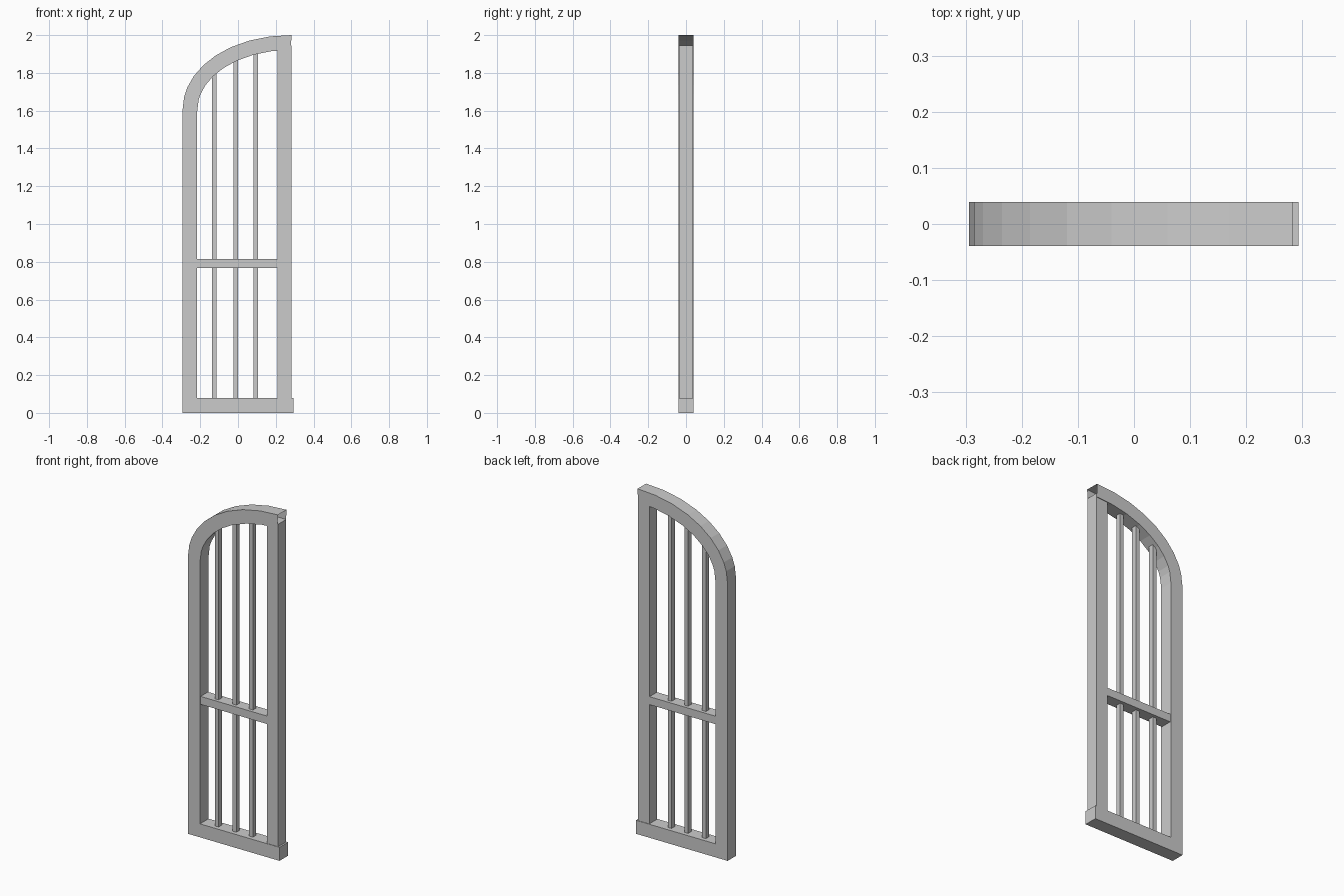
import bpy, bmesh
from mathutils import Vector

if "Cube" in bpy.data.objects:
    bpy.data.objects.remove(bpy.data.objects["Cube"])

grey = bpy.data.materials.new("light_grey")
grey.diffuse_color = (0.6, 0.6, 0.6, 1)
grey.use_nodes = True
grey.node_tree.nodes["Principled BSDF"].inputs["Base Color"].default_value = grey.diffuse_color


def finish(name, bm):
    me = bpy.data.meshes.new(name)
    bmesh.ops.recalc_face_normals(bm, faces=bm.faces)
    bm.to_mesh(me)
    bm.free()
    me.materials.append(grey)
    ob = bpy.data.objects.new(name, me)
    bpy.context.collection.objects.link(ob)


def box(name, x0, x1, y, z0, z1):
    bm = bmesh.new()
    bmesh.ops.create_cube(bm, size=1)
    for v in bm.verts:
        v.co = ((x0 + x1) / 2 + v.co.x * (x1 - x0), v.co.y * 2 * y,
                (z0 + z1) / 2 + v.co.z * (z1 - z0))
    finish(name, bm)


# Frame: one band running along the sill, up the left side and over the arch
W, D = 0.078, 0.039
CX, RX, Z0, RZ = 0.283, 0.577, 1.6, 0.4
outer = [(0.293, 0), (-0.294, 0), (-0.294, Z0)]
for x in (-0.285, -0.269, -0.235, -0.185, -0.119, -0.04, 0.06, 0.17, CX):
    outer.append((x, Z0 + RZ * (1 - ((CX - x) / RX) ** 2.05) ** (1 / 2.05)))
pts = [Vector(p) for p in outer]


def inward(a, b):
    d = (b - a).normalized()
    return Vector((d.y, -d.x))


inner = []
for i, p in enumerate(pts):
    n1 = inward(pts[max(i - 1, 0)], pts[max(i, 1)])
    n2 = inward(pts[min(i, len(pts) - 2)], pts[min(i + 1, len(pts) - 1)])
    m = (n1 + n2).normalized()
    inner.append(p + m * (W / m.dot(n1)))
inner[-1].x = 0.28

bm = bmesh.new()
rings = [[bm.verts.new((q.x, y, q.y)) for q, y in ((o, -D), (o, D), (n, D), (n, -D))]
         for o, n in zip(pts, inner)]
for a, b in zip(rings, rings[1:]):
    for k in range(4):
        bm.faces.new((a[k], a[(k + 1) % 4], b[(k + 1) % 4], b[k]))
bm.faces.new(rings[0])  # sill end is closed, the arch end stays open
finish("arched_frame", bm)

# Straight side, ending inside the open arch
box("right_stile", 0.21, 0.283, 0.036, 0.07, 1.945)

# Cross bar and upright bars
box("cross_bar", -0.22, 0.215, 0.034, 0.768, 0.814)
for x, top in ((-0.126, 1.83), (-0.012, 1.89), (0.094, 1.92)):
    box("upright_bar", x - 0.012, x + 0.012, 0.015, 0.07, top)
